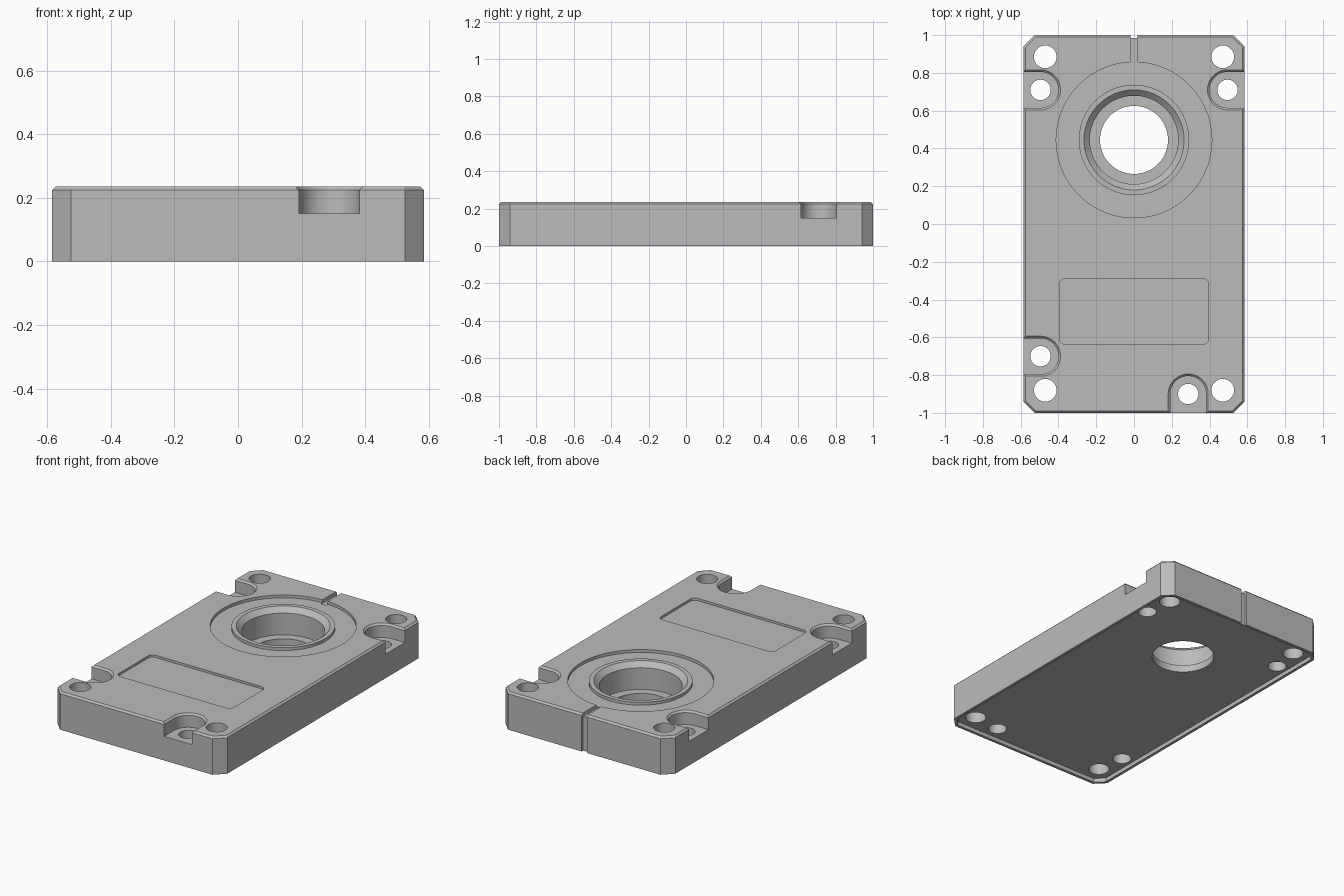
import bpy, bmesh, math
from math import sin, cos, pi

if "Cube" in bpy.data.objects:
    bpy.data.objects.remove(bpy.data.objects["Cube"], do_unlink=True)

W, D, H = 0.585, 1.0, 0.235
BEVEL = 0.011

grey = bpy.data.materials.new("machined grey")
grey.use_nodes = True
grey.diffuse_color = (0.5, 0.5, 0.5, 1)
grey.node_tree.nodes["Principled BSDF"].inputs["Base Color"].default_value = (0.5, 0.5, 0.5, 1)


def loft(name, sections):
    """Solid through stacked outlines, each given as (2D points, z)."""
    bm = bmesh.new()
    rings = [[bm.verts.new((x, y, z)) for x, y in pts] for pts, z in sections]
    n = len(rings[0])
    for low, high in zip(rings, rings[1:]):
        for i in range(n):
            j = (i + 1) % n
            bm.faces.new((low[i], low[j], high[j], high[i]))
    bm.faces.new(rings[0][::-1])
    bm.faces.new(rings[-1])
    bmesh.ops.recalc_face_normals(bm, faces=bm.faces)
    mesh = bpy.data.meshes.new(name)
    bm.to_mesh(mesh)
    bm.free()
    mesh.materials.append(grey)
    obj = bpy.data.objects.new(name, mesh)
    bpy.context.collection.objects.link(obj)
    return obj


def circle(x, y, r, n=64):
    return [(x + r * cos(2 * pi * i / n), y + r * sin(2 * pi * i / n)) for i in range(n)]


def rect(x0, x1, y0, y1):
    return [(x0, y0), (x1, y0), (x1, y1), (x0, y1)]


def plate_outline(inset):
    w, d, c = W - inset, D - inset, 0.06 - 0.586 * inset
    return [(w - c, -d), (w, -d + c), (w, d - c), (w - c, d),
            (-w + c, d), (-w, d - c), (-w, -d + c), (-w + c, -d)]


def rounded_rect(x, y, w, d, r, n=8):
    pts = []
    for q, (sx, sy) in enumerate([(1, 1), (-1, 1), (-1, -1), (1, -1)]):
        for i in range(n + 1):
            a = (q + i / n) * pi / 2
            pts.append((x + sx * (w - r) + r * cos(a), y + sy * (d - r) + r * sin(a)))
    return pts


def slot_outline(x, y, r, angle, n=32):
    """Half round end at x, y, running straight out of the plate along angle."""
    pts = [(r * cos(a), r * sin(a)) for a in (pi / 2 + pi * i / n for i in range(n + 1))]
    pts += [(0.4, -r), (0.4, r)]
    return [(x + u * cos(angle) - v * sin(angle), y + u * sin(angle) + v * cos(angle))
            for u, v in pts]


def cut(body, cutter):
    mod = body.modifiers.new("cut", 'BOOLEAN')
    mod.operation = 'DIFFERENCE'
    mod.solver = 'EXACT'
    mod.object = cutter
    bpy.context.view_layer.objects.active = body
    bpy.ops.object.modifier_apply(modifier=mod.name)
    bpy.data.objects.remove(cutter, do_unlink=True)


# Plate with cut corners and a bevelled top edge
plate = loft("cover_plate", [(plate_outline(0), 0), (plate_outline(0), H - BEVEL),
                             (plate_outline(BEVEL), H)])

# Shallow underside recess inside a thin rim
cut(plate, loft("underside_recess", [(plate_outline(0.018), -0.1), (plate_outline(0.018), 0.025)]))

# Ring recess around the bore, leaving a raised collar
BY = 0.445
ring = loft("ring_recess", [(circle(0, BY, 0.412, 96), H - 0.018), (circle(0, BY, 0.412, 96), H + 0.1)])
cut(ring, loft("collar", [(circle(0, BY, 0.292, 96), 0), (circle(0, BY, 0.292, 96), H + 0.3)]))
cut(plate, ring)

# Stepped bore with a bevelled mouth
bore = [(0.18, -0.1), (0.18, 0.07), (0.234, 0.07), (0.234, H - 0.03), (0.265, H), (0.265, H + 0.1)]
cut(plate, loft("bore", [(circle(0, BY, r, 96), z) for r, z in bore]))

# Label pocket
label = rounded_rect(0, -0.463, 0.395, 0.173, 0.03)
cut(plate, loft("label_pocket", [(label, H - 0.014), (label, H + 0.1)]))

# Drain channel on top and groove down the back
for name, y0, z0 in (("drain_channel", 0.84, H - 0.022), ("back_groove", 0.986, -0.1)):
    box = rect(-0.018, 0.018, y0, 1.1)
    cut(plate, loft(name, [(box, z0), (box, H + 0.1)]))

# Screw notches open to the sides, each with a screw hole
for x, y, angle in ((-0.495, 0.71, pi), (0.495, 0.71, 0), (-0.495, -0.7, pi), (0.287, -0.9, -pi / 2)):
    steps = [(0.095, 0.15), (0.095, H - BEVEL), (0.095 + BEVEL + 0.05, H + 0.05)]
    cut(plate, loft("notch", [(slot_outline(x, y, r, angle), z) for r, z in steps]))
    hole = circle(x, y, 0.054, 48)
    cut(plate, loft("notch_hole", [(hole, -0.1), (hole, H + 0.1)]))

# Corner through holes
for x in (-0.47, 0.47):
    for y in (-0.88, 0.885):
        hole = circle(x, y, 0.06, 48)
        cut(plate, loft("corner_hole", [(hole, -0.1), (hole, H + 0.1)]))

bpy.ops.object.select_all(action='DESELECT')
plate.select_set(True)
bpy.context.view_layer.objects.active = plate
bpy.ops.object.shade_smooth_by_angle(angle=math.radians(30))
